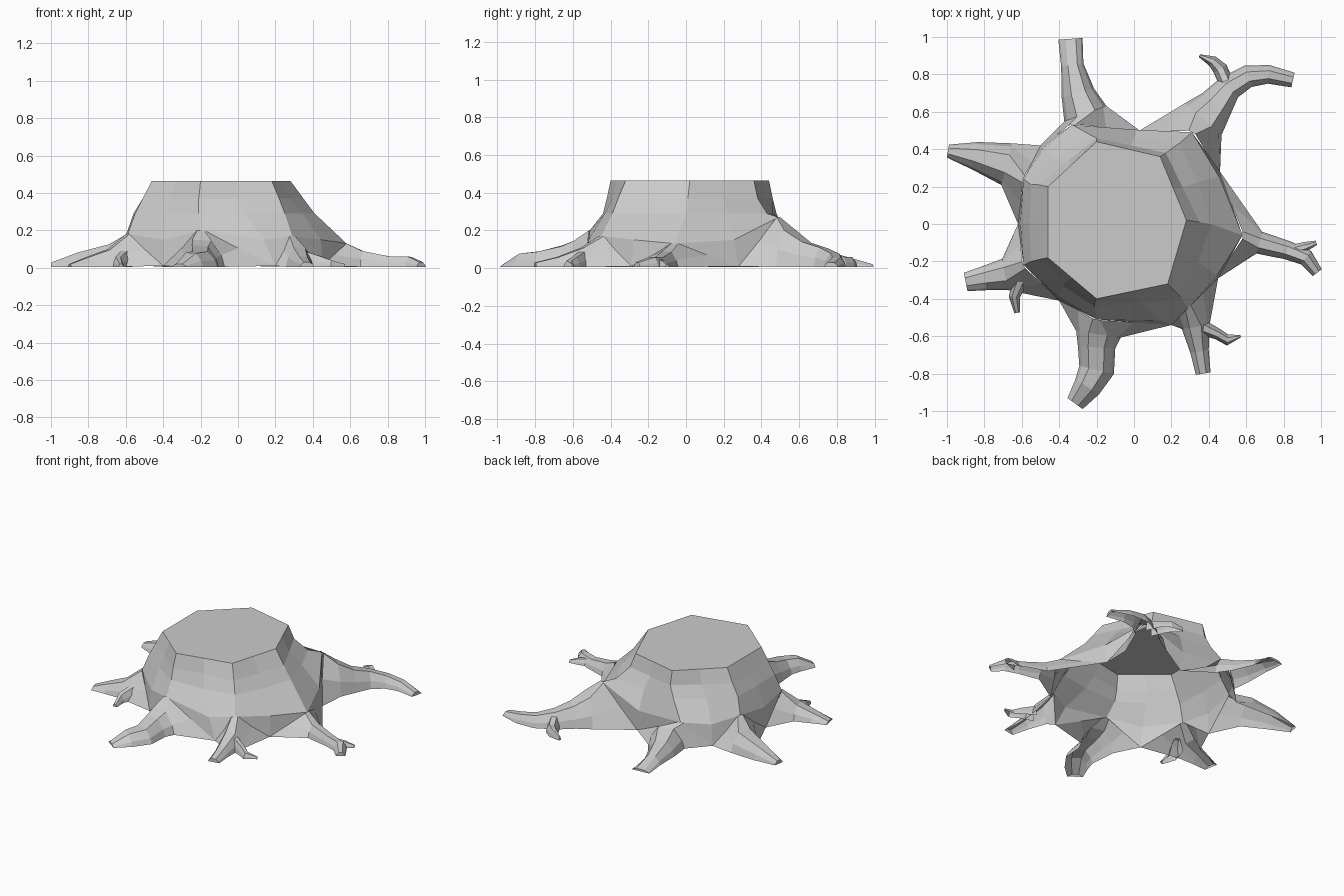
import bpy, bmesh
from mathutils import Vector

if "Cube" in bpy.data.objects:
    bpy.data.objects.remove(bpy.data.objects["Cube"])


def make_object(name, bm):
    bmesh.ops.recalc_face_normals(bm, faces=bm.faces)
    me = bpy.data.meshes.new(name)
    bm.to_mesh(me)
    bm.free()
    ob = bpy.data.objects.new(name, me)
    bpy.context.collection.objects.link(ob)


def bridge(bm, a, b, closed=False):
    n = len(a)
    for i in range(n if closed else n - 1):
        j = (i + 1) % n
        bm.faces.new((a[i], a[j], b[j], b[i]))


# Trunk data: seven ridges (one per root), hollows between them at ground level
ridges = [
    (0.465, 0.0, [(-.2, .44), (.14, .36), (.28, .02), (.18, -.32), (-.2, -.40), (-.46, -.18), (-.46, .20)]),
    (0.37, 0.0, [(-.2, .46), (.17, .38), (.35, .01), (.22, -.36), (-.21, -.42), (-.51, -.19), (-.51, .21)]),
    (0.29, 0.12, [(-.24, .48), (.24, .43), (.41, 0), (.25, -.39), (-.21, -.44), (-.55, -.2), (-.55, .21)]),
]
collars = [(-.33, .53, .17), (.31, .49, .27), (.58, -.06, .13), (.29, -.45, .17),
           (-.2, -.51, .20), (-.59, -.22, .18), (-.59, .24, .18)]
hollows = [(.03, .50), (.46, .28), (.45, -.29), (.20, -.54), (-.40, -.41), (-.62, 0), (-.50, .42)]
hollows = [Vector((x, y, 0.01)) for x, y in hollows]
collars = [Vector(c) for c in collars]


def ring_points(corners, f, z):
    """Alternate ridge points with points eased towards the ground hollows."""
    pts = []
    for i, c in enumerate(corners):
        mid = (c + corners[(i + 1) % 7]) / 2
        v = mid.lerp(hollows[i], f)
        pts += [c, Vector((v.x, v.y, z))]
    return pts


# Stump trunk
bm = bmesh.new()
rings = []
for z, f, corners in ridges:
    rings.append(ring_points([Vector((x, y, z)) for x, y in corners], f, z))
rings.append(ring_points(collars, 0.6, 0.15))
rings = [[bm.verts.new(p) for p in r] for r in rings]
for a, b in zip(rings, rings[1:]):
    bridge(bm, a, b, True)
bm.faces.new(rings[0])
low = rings[-1]
for i, h in enumerate(hollows):
    foot = bm.verts.new(h)
    bm.faces.new((low[2 * i], low[2 * i + 1], foot))
    bm.faces.new((low[2 * i + 1], low[(2 * i + 2) % 14], foot))
make_object("stump_trunk", bm)


def root(name, path, k=None):
    """Open-bottomed root along (x, y, half width, height); k joins it to a trunk ridge."""
    bm = bmesh.new()
    pts = [Vector(p[:2]) for p in path]
    rows = []
    if k is not None:
        c, r, l = collars[k], hollows[k], hollows[k - 1]
        side = (l - r).normalized() * 0.02
        rows.append([bm.verts.new(p) for p in
                     (r, c.lerp(r, .5), c - side, c + side, c.lerp(l, .5), l)])
    for i, (x, y, w, h) in enumerate(path):
        t = (pts[min(i + 1, len(pts) - 1)] - pts[max(i - 1, 0)]).normalized()
        n = Vector((-t.y, t.x))
        rows.append([bm.verts.new((x + n.x * w * s, y + n.y * w * s, z))
                     for s, z in ((-1, 0.005), (-0.85, h * 0.5), (-0.45, h),
                                  (0.4, h * 0.96), (0.85, h * 0.45), (1, 0.005))])
    for a, b in zip(rows, rows[1:]):
        bridge(bm, a, b)
    bm.faces.new(rows[-1])
    make_object(name, bm)


# Main roots
root("root_back", [(-.26, .59, .12, .14), (-.30, .70, .09, .10),
                   (-.33, .85, .06, .06), (-.34, .99, .065, .02)], 0)
root("root_back_right", [(.37, .56, .13, .20), (.44, .64, .095, .14),
                         (.51, .73, .07, .11), (.61, .79, .06, .08), (.72, .80, .05, .06),
                         (.85, .77, .04, .03)], 1)
root("root_right", [(.67, -.10, .06, .09), (.82, -.14, .05, .06),
                    (.92, -.18, .045, .06), (.98, -.26, .03, .03)], 2)
root("root_front_right", [(.33, -.55, .075, .11),
                          (.35, -.68, .05, .06), (.37, -.80, .04, .03)], 3)
root("root_front", [(-.19, -.59, .12, .15), (-.20, -.66, .10, .12), (-.20, -.78, .095, .09),
                    (-.25, -.87, .075, .08), (-.315, -.96, .05, .02)], 4)
root("root_left_front", [(-.69, -.27, .085, .10),
                         (-.80, -.29, .065, .06), (-.90, -.31, .05, .02)], 5)
root("root_left_back", [(-.68, .32, .115, .13),
                        (-.85, .365, .075, .085), (-.995, .39, .035, .03)], 6)

# Small side shoots
root("shoot_back_right", [(.50, .74, .04, .09), (.46, .83, .04, .06),
                          (.42, .87, .03, .06), (.35, .90, .008, .03)])
root("shoot_right", [(.85, -.14, .03, .05), (.92, -.12, .025, .04), (.975, -.10, .012, .02)])
root("shoot_front_right", [(.36, -.55, .04, .09), (.45, -.59, .03, .06),
                           (.50, -.62, .03, .04), (.57, -.60, .006, .02)])
root("shoot_left_front", [(-.60, -.29, .04, .10), (-.64, -.39, .03, .06), (-.625, -.475, .015, .02)])
